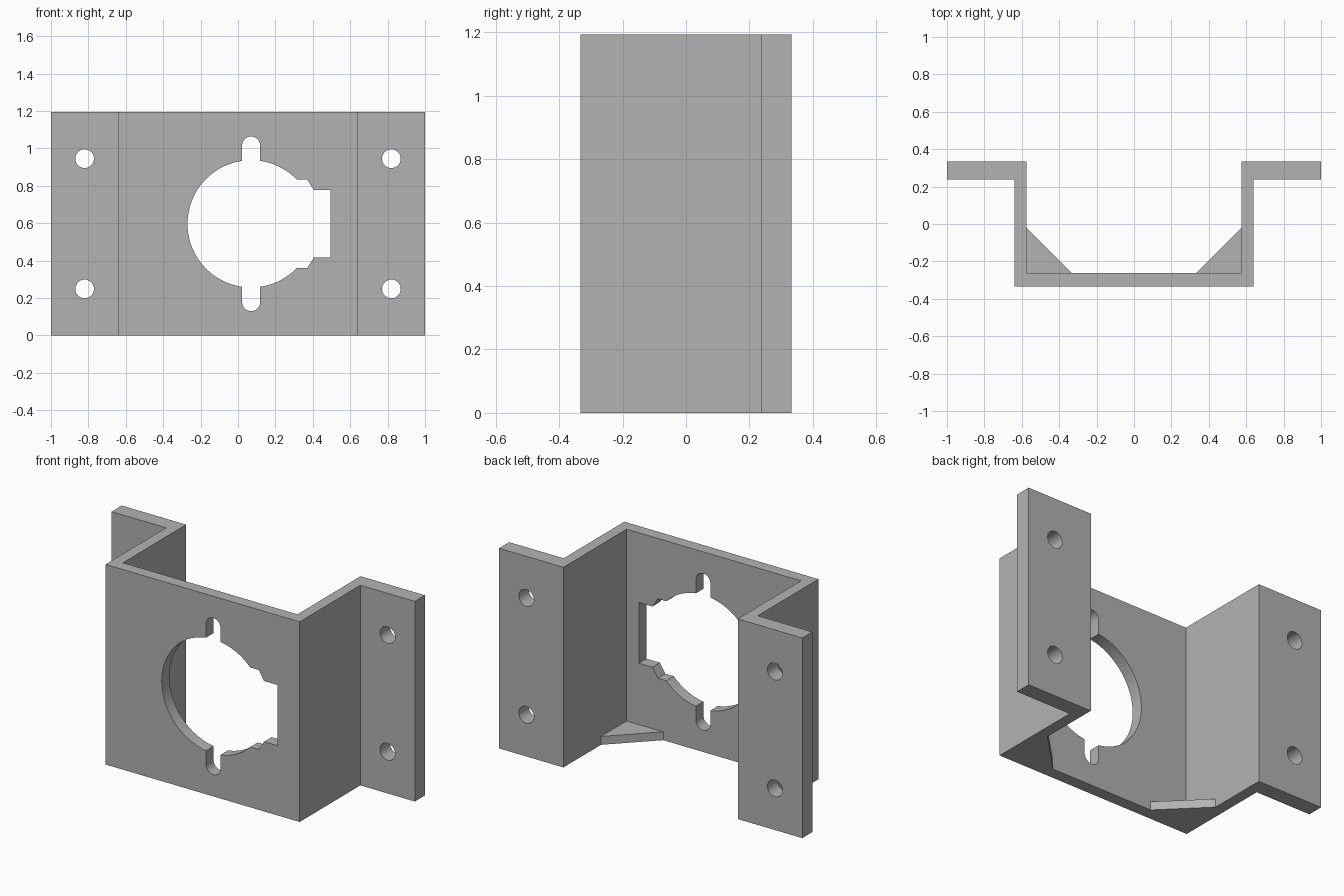
import bpy, bmesh
from math import sin, cos, asin, acos, pi, radians
from mathutils import Vector

cube = bpy.data.objects.get("Cube")
if cube:
    bpy.data.objects.remove(cube, do_unlink=True)

HEIGHT = 1.193
FRONT, BACK = -0.333, 0.333
INNER_Y = -0.262

grey = bpy.data.materials.new("plain grey")
grey.use_nodes = True
grey.diffuse_color = (0.448, 0.448, 0.448, 1)
grey.node_tree.nodes["Principled BSDF"].inputs["Base Color"].default_value = grey.diffuse_color


def prism(name, outline, offset):
    """Extrude a closed outline of 3D points along an offset."""
    bm = bmesh.new()
    face = bm.faces.new([bm.verts.new(p) for p in outline])
    extruded = bmesh.ops.extrude_face_region(bm, geom=[face])
    moved = [g for g in extruded["geom"] if isinstance(g, bmesh.types.BMVert)]
    bmesh.ops.translate(bm, verts=moved, vec=Vector(offset))
    bmesh.ops.recalc_face_normals(bm, faces=bm.faces)
    mesh = bpy.data.meshes.new(name)
    bm.to_mesh(mesh)
    bm.free()
    mesh.materials.append(grey)
    obj = bpy.data.objects.new(name, mesh)
    bpy.context.collection.objects.link(obj)
    return obj


def arc(cx, cz, r, start, end, steps):
    return [(cx + r * cos(start + (end - start) * i / steps),
             cz + r * sin(start + (end - start) * i / steps)) for i in range(steps + 1)]


def cut(target, name, outline, y0, y1):
    """Punch an xz outline through the target between two depths."""
    cutter = prism(name, [(x, y0, z) for x, z in outline], (0, y1 - y0, 0))
    cutter.hide_render = True
    mod = target.modifiers.new(name, 'BOOLEAN')
    mod.operation = 'DIFFERENCE'
    mod.solver = 'EXACT'
    mod.object = cutter
    bpy.context.view_layer.objects.active = target
    bpy.ops.object.modifier_apply(modifier=name)
    bpy.data.objects.remove(cutter, do_unlink=True)


# Hat-shaped bracket: front plate, side walls and mounting flanges
half = [(0.64, FRONT), (0.64, 0.238), (1, 0.238), (1, BACK), (0.575, BACK), (0.575, INNER_Y)]
profile = half + [(-x, y) for x, y in reversed(half)]
bracket = prism("bracket", [(x, y, 0) for x, y in profile], (0, 0, HEIGHT))

# Round opening with two rounded slots and a stepped side notch
R, SLOT, STEP = 0.34, 0.048, 0.237
a_step, a_slot = asin(STEP / R), acos(SLOT / R)
upper = [(0.425, 0.181), (0.335, 0.181), (0.3, STEP)]
upper += arc(0, 0, R, a_step, a_slot, 12)
upper += arc(0, 0.419, SLOT, 0, pi, 16)
upper += arc(0, 0, R, pi - a_slot, pi, 24)
opening = upper + [(x, -z) for x, z in reversed(upper[:-1])]
mid = HEIGHT / 2
cut(bracket, "opening", [(x + 0.07, z + mid) for x, z in opening], FRONT - 0.1, INNER_Y + 0.1)

# Screw holes in the flanges
for x in (-0.82, 0.82):
    for z in (mid - 0.348, mid + 0.348):
        cut(bracket, "screw_hole", arc(x, z, 0.05, 0, 2 * pi, 32)[:-1], 0.1, 0.5)

bpy.ops.object.select_all(action='DESELECT')
bracket.select_set(True)
bpy.context.view_layer.objects.active = bracket
bpy.ops.object.shade_smooth_by_angle(angle=radians(30))

# Triangular corner gussets at the bottom
for side, name in ((1, "left_gusset"), (-1, "right_gusset")):
    corner = [(0.575, INNER_Y), (0.575, -0.02), (0.333, INNER_Y)]
    prism(name, [(side * x, y, 0) for x, y in corner], (0, 0, 0.05))
